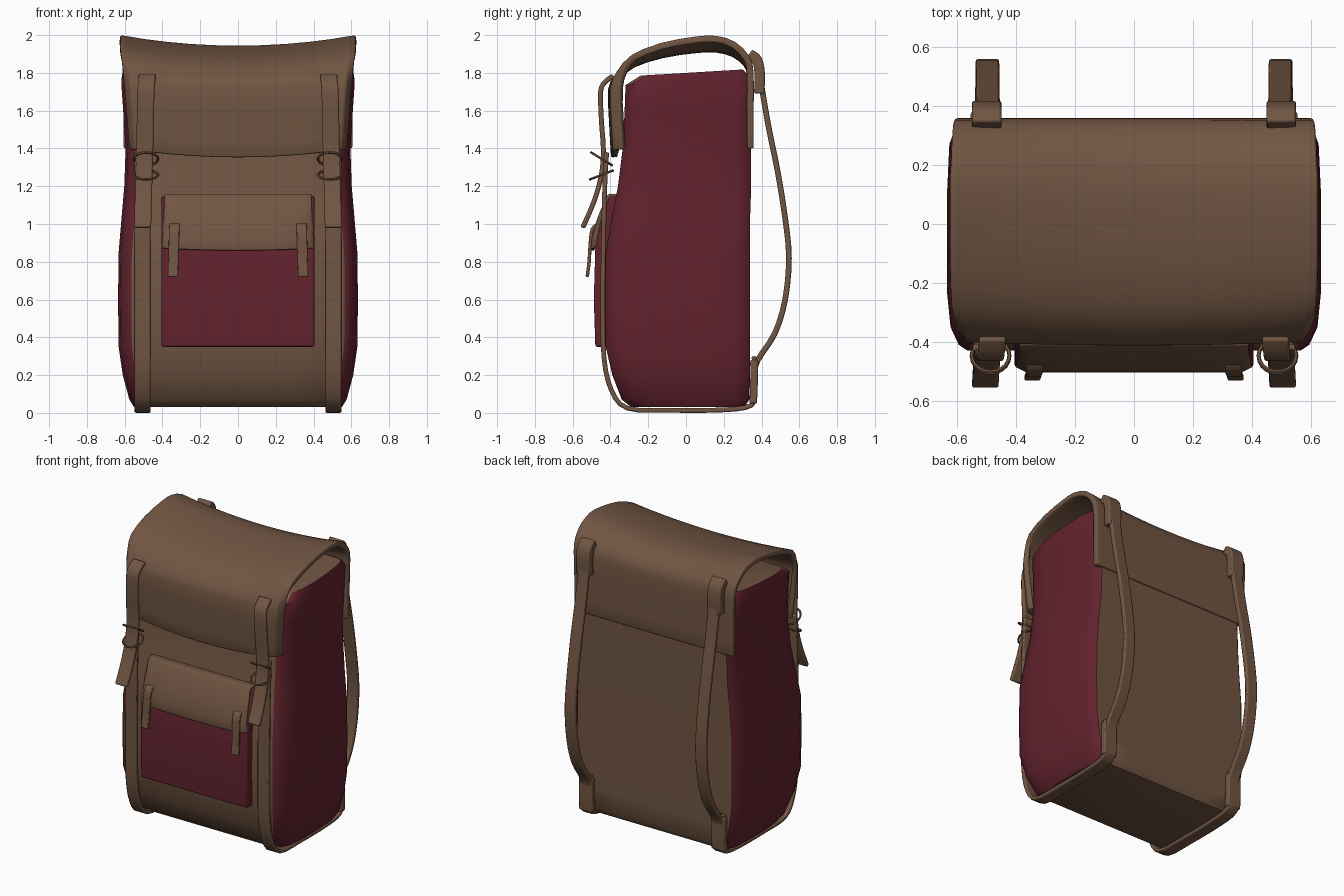
import bpy, bmesh, math
from mathutils import Vector

if "Cube" in bpy.data.objects:
    bpy.data.objects.remove(bpy.data.objects["Cube"])


def material(name, rgb):
    m = bpy.data.materials.new(name)
    m.diffuse_color = (*rgb, 1)
    m.use_nodes = True
    m.node_tree.nodes["Principled BSDF"].inputs["Base Color"].default_value = m.diffuse_color
    return m


BROWN = material("brown leather", (0.165, 0.092, 0.055))
MAROON = material("maroon canvas", (0.122, 0.016, 0.027))


def finish(name, bm, mats, bevel=0, mirror=False, solid=0, recalc=True):
    if recalc:
        bmesh.ops.recalc_face_normals(bm, faces=bm.faces)
    me = bpy.data.meshes.new(name)
    bm.to_mesh(me)
    bm.free()
    ob = bpy.data.objects.new(name, me)
    bpy.context.collection.objects.link(ob)
    for m in mats:
        me.materials.append(m)
    bpy.context.view_layer.objects.active = ob
    ob.select_set(True)
    bpy.ops.object.shade_smooth_by_angle(angle=math.radians(40))
    ob.select_set(False)
    if solid:
        s = ob.modifiers.new("thickness", "SOLIDIFY")
        s.thickness, s.offset = solid, -1
    if bevel:
        b = ob.modifiers.new("soft edges", "BEVEL")
        b.width, b.segments, b.limit_method = bevel, 2, "ANGLE"
    if mirror:
        ob.modifiers.new("mirror", "MIRROR")
    return ob


def smooth_path(pts, n=3):
    """Catmull-Rom interpolation through the points."""
    P = [Vector(p) for p in pts]
    P = [2 * P[0] - P[1]] + P + [2 * P[-1] - P[-2]]
    out = []
    for a, b, c, d in zip(P, P[1:], P[2:], P[3:]):
        for k in range(n):
            t = k / n
            out.append(0.5 * (2 * b + (c - a) * t + (2 * a - 5 * b + 4 * c - d) * t * t
                              + (3 * b - a - 3 * c + d) * t ** 3))
    return out + [P[-2]]


def ribbon(name, pts, x0, x1, width, thick, n=3):
    """Flat strap following a (y, z) path, mirrored to both sides."""
    path = smooth_path(pts, n)
    bm = bmesh.new()
    rings = []
    for i, p in enumerate(path):
        t = (path[min(i + 1, len(path) - 1)] - path[max(i - 1, 0)]).normalized()
        nrm = Vector((-t.y, t.x)) * thick / 2
        x = x0 + (x1 - x0) * i / (len(path) - 1)
        rings.append([bm.verts.new((x + s * width / 2, p.x + k * nrm.x, p.y + k * nrm.y))
                      for s, k in ((-1, -1), (1, -1), (1, 1), (-1, 1))])
    for a, b in zip(rings, rings[1:]):
        for j in range(4):
            bm.faces.new((a[j], a[(j + 1) % 4], b[(j + 1) % 4], b[j]))
    bm.faces.new(rings[0])
    bm.faces.new(rings[-1])
    return finish(name, bm, [BROWN], bevel=min(0.008, thick * 0.3), mirror=True)


def sheet(name, rows, cols, place, mat, thick, bevel):
    """Grid skin; place(row, t) gives the position of column t in -1..1."""
    bm = bmesh.new()
    g = [[bm.verts.new(place(r, t)) for t in cols] for r in rows]
    for a, b in zip(g, g[1:]):
        for j in range(len(cols) - 1):
            bm.faces.new((a[j], a[j + 1], b[j + 1], b[j]))
    return finish(name, bm, [mat], bevel=bevel, solid=thick, recalc=False)


# Bag body: rounded rings stacked upwards (z, front y, back y, half width)
rings = []
bm = bmesh.new()
for z, yf, yb, w in [(0.03, -0.29, 0.31, 0.55), (0.07, -0.34, 0.335, 0.575), (0.2, -0.39, 0.34, 0.61),
                     (0.35, -0.425, 0.34, 0.632), (0.6, -0.43, 0.34, 0.635), (0.85, -0.425, 0.34, 0.632),
                     (1.05, -0.39, 0.34, 0.615), (1.2, -0.36, 0.345, 0.602), (1.4, -0.335, 0.345, 0.595),
                     (1.6, -0.325, 0.345, 0.608), (1.755, -0.32, 0.345, 0.618), (1.8, -0.24, 0.3, 0.61)]:
    half = [(0.3, yf), (w - 0.07, yf), (w - 0.04, yf + 0.02), (w - 0.012, yf + 0.08), (w, yf + 0.2),
            (w, 0.1), (w - 0.008, yb - 0.07), (w - 0.025, yb - 0.02), (w - 0.045, yb), (0.3, yb)]
    loop = half + [(-x, y) for x, y in reversed(half)]
    tilt = 0.06 if z > 1.7 else 0
    rings.append([bm.verts.new((x, y, z + tilt * y)) for x, y in loop])
for a, b in zip(rings, rings[1:]):
    for j in range(len(a)):
        k = (j + 1) % len(a)
        bm.faces.new((a[j], a[k], b[k], b[j]))
bm.faces.new(rings[0])
bm.faces.new(rings[-1])
bm.normal_update()
for f in bm.faces:
    f.material_index = 1 if abs(f.normal.x) > 0.5 else 0
finish("bag_body", bm, [BROWN, MAROON])

# Top flap: sagging sheet draped from the front over the top to the back
flap_rows = smooth_path([(-0.385, 1.395), (-0.395, 1.55), (-0.40, 1.72), (-0.365, 1.81), (-0.29, 1.895),
                         (-0.13, 1.96), (0.05, 1.993), (0.16, 1.997), (0.26, 1.965), (0.335, 1.89),
                         (0.358, 1.8), (0.358, 1.6), (0.358, 1.4)], 2)


def flap_point(r, t):
    y, z = r
    top = max(0, min(1, (z - 1.7) / 0.3))
    w = 0.578 + 0.045 * max(0, min(1, (z - 1.4) / 0.55))
    if y > 0.2:
        w = 0.605 + 0.015 * top
    sag = 0.055 * (1 - t * t) * top
    if y < -0.3 and z < 1.75:
        sag = 0.042 * (1 - t * t) * (1.75 - z) / 0.35
    front = max(0, min(1, (1.9 - z) / 0.15)) if y < -0.25 else 0
    wrap = 0.05 * front if abs(t) == 1 else 0
    return (w * t * (0.985 if 0.9 < abs(t) < 1 else 1), y + wrap - 0.012 * front * (1 - t * t), z - sag)


sheet("top_flap", flap_rows, [-1, -0.96, -0.8, -0.6, -0.4, -0.2, 0, 0.2, 0.4, 0.6, 0.8, 0.96, 1],
      flap_point, BROWN, 0.035, 0.008)

# Front pocket: side profile extruded across
bm = bmesh.new()
prof = [(-0.40, 0.35), (-0.48, 0.35), (-0.488, 0.6), (-0.48, 0.88), (-0.45, 1.02), (-0.405, 1.145), (-0.35, 1.145)]
face = bm.faces.new([bm.verts.new((-0.405, y, z)) for y, z in prof])
ext = bmesh.ops.extrude_face_region(bm, geom=[face])
bmesh.ops.translate(bm, vec=(0.81, 0, 0), verts=[v for v in ext["geom"] if isinstance(v, bmesh.types.BMVert)])
finish("front_pocket", bm, [MAROON], bevel=0.01)

# Pocket flap
sheet("pocket_flap", [(-0.505, 0.872), (-0.5, 0.93), (-0.47, 1.03), (-0.425, 1.14), (-0.41, 1.158), (-0.35, 1.16)],
      [-1, -0.9, -0.5, 0, 0.5, 0.9, 1],
      lambda r, t: ((0.39 + 0.015 * max(0, 1 - (r[1] - 0.87) * 5)) * t,
                    r[0] + (0.02 if abs(t) == 1 and r[1] < 1.1 else 0),
                    r[1] - (0.012 * (1 - t * t) if r[1] < 0.9 else 0)), BROWN, 0.02, 0.004)

# Straps, both sides
ribbon("pocket_strap", [(-0.465, 1.0), (-0.497, 0.97), (-0.508, 0.88), (-0.513, 0.8), (-0.523, 0.72)],
       0.335, 0.345, 0.055, 0.018)
ribbon("flap_strap", [(-0.385, 1.785), (-0.43, 1.75), (-0.452, 1.7), (-0.448, 1.55), (-0.437, 1.38),
                      (-0.45, 1.25), (-0.487, 1.12), (-0.547, 0.98)], 0.48, 0.505, 0.09, 0.026)
ribbon("base_strap", [(-0.42, 1.38), (-0.43, 1.2), (-0.437, 0.9), (-0.44, 0.6), (-0.435, 0.3), (-0.395, 0.12),
                      (-0.31, 0.025), (-0.1, 0.014), (0.2, 0.016), (0.345, 0.04), (0.365, 0.12), (0.36, 0.3)],
       0.505, 0.505, 0.085, 0.025)
ribbon("shoulder_strap", [(0.38, 1.86), (0.405, 1.7), (0.44, 1.5), (0.485, 1.28), (0.525, 1.03), (0.545, 0.82),
                          (0.525, 0.6), (0.47, 0.42), (0.38, 0.28), (0.36, 0.2)], 0.495, 0.5, 0.08, 0.03)
ribbon("upper_strap_pad", [(0.335, 1.9), (0.375, 1.87), (0.39, 1.8), (0.388, 1.69)], 0.5, 0.5, 0.1, 0.055)
ribbon("lower_strap_pad", [(0.355, 0.05), (0.36, 0.15), (0.36, 0.28)], 0.505, 0.505, 0.1, 0.04, 2)

# Wire buckles around the front straps
for side in (-1, 1):
    for label, z, tilt in (("upper", 1.345, -0.55), ("lower", 1.26, 0.37)):
        bpy.ops.mesh.primitive_torus_add(major_radius=0.064, minor_radius=0.007, major_segments=20, minor_segments=6,
                                         location=(side * 0.487, -0.447, z), rotation=(tilt, 0, 0))
        ring = bpy.context.object
        ring.name = label + "_buckle_" + ("left" if side < 0 else "right")
        ring.data.materials.append(BROWN)
        bpy.ops.object.shade_smooth_by_angle()
        ring.select_set(False)
